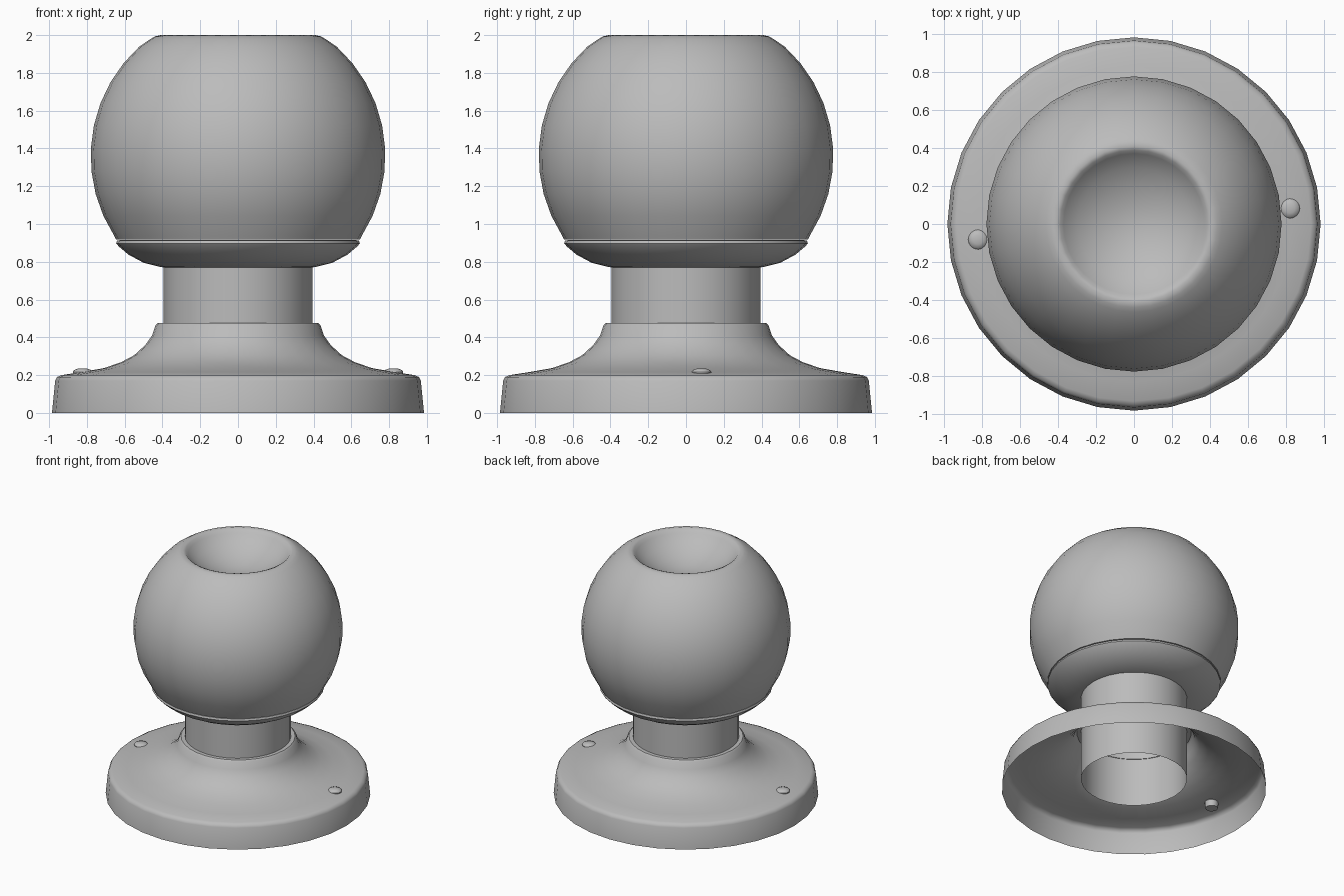
import bpy
import bmesh
from math import sin, cos, pi, radians

cube = bpy.data.objects.get("Cube")
if cube:
    bpy.data.objects.remove(cube, do_unlink=True)

GREY = (0.5, 0.5, 0.5, 1)
metal = bpy.data.materials.new("satin grey metal")
metal.diffuse_color = GREY
metal.use_nodes = True
metal.node_tree.nodes["Principled BSDF"].inputs["Base Color"].default_value = GREY


def lathe(name, profile, sides=32, location=(0, 0, 0)):
    """Spin (radius, height) points round z; a zero radius closes to a point."""
    bm = bmesh.new()
    rings = []
    for r, z in profile:
        n = sides if r > 0 else 1
        rings.append([bm.verts.new((r * cos(2 * pi * i / sides),
                                    r * sin(2 * pi * i / sides), z)) for i in range(n)])
    for a, b in zip(rings, rings[1:]):
        for i in range(sides):
            j = (i + 1) % sides
            corners = [a[i % len(a)], a[j % len(a)], b[j % len(b)], b[i % len(b)]]
            bm.faces.new(list(dict.fromkeys(corners)))
    mesh = bpy.data.meshes.new(name)
    bm.to_mesh(mesh)
    bm.free()
    mesh.materials.append(metal)
    obj = bpy.data.objects.new(name, mesh)
    obj.location = location
    bpy.context.collection.objects.link(obj)
    bpy.ops.object.select_all(action="DESELECT")
    obj.select_set(True)
    bpy.context.view_layer.objects.active = obj
    bpy.ops.object.shade_smooth_by_angle(angle=radians(40))
    return obj


# Hollow mounting plate sweeping up to a collar
lathe("mounting_plate", [
    (0.985, 0), (0.968, 0.17), (0.958, 0.19), (0.935, 0.2), (0.83, 0.216),
    (0.71, 0.237), (0.62, 0.268), (0.55, 0.305), (0.49, 0.36), (0.455, 0.41),
    (0.437, 0.463), (0.425, 0.475), (0.39, 0.475)])

# Open tube between the plate and the knob
lathe("shaft", [(0.395, 0.08), (0.395, 0.78)])

# Shallow cup closing the underside of the knob
lathe("knob_cup", [(0.39, 0.77), (0.41, 0.772), (0.5, 0.795), (0.58, 0.838),
                   (0.63, 0.88), (0.645, 0.897), (0.64, 0.912), (0.62, 0.915)])

# Ball with a rounded rim and a dished top
R, CENTRE = 0.78, 1.36
ball = [(R * cos(radians(a)), CENTRE + R * sin(radians(a)))
        for a in range(-33, 50, 9)]
lathe("knob_ball", [(0.62, 0.917), (0.645, 0.917)] + ball + [
    (0.465, 1.978), (0.44, 1.993), (0.41, 2.0), (0.39, 1.992), (0.372, 1.97),
    (0.3, 1.91), (0.2, 1.86), (0.1, 1.83), (0, 1.82)])

# Two fixing screws on opposite sides of the plate
for side, s in (("left", 1), ("right", -1)):
    lathe("screw_" + side, [(0, 0.17), (0.046, 0.17), (0.052, 0.217),
                            (0.045, 0.227), (0.025, 0.234), (0, 0.236)],
          16, (0.823 * s, 0.082 * s, 0))
